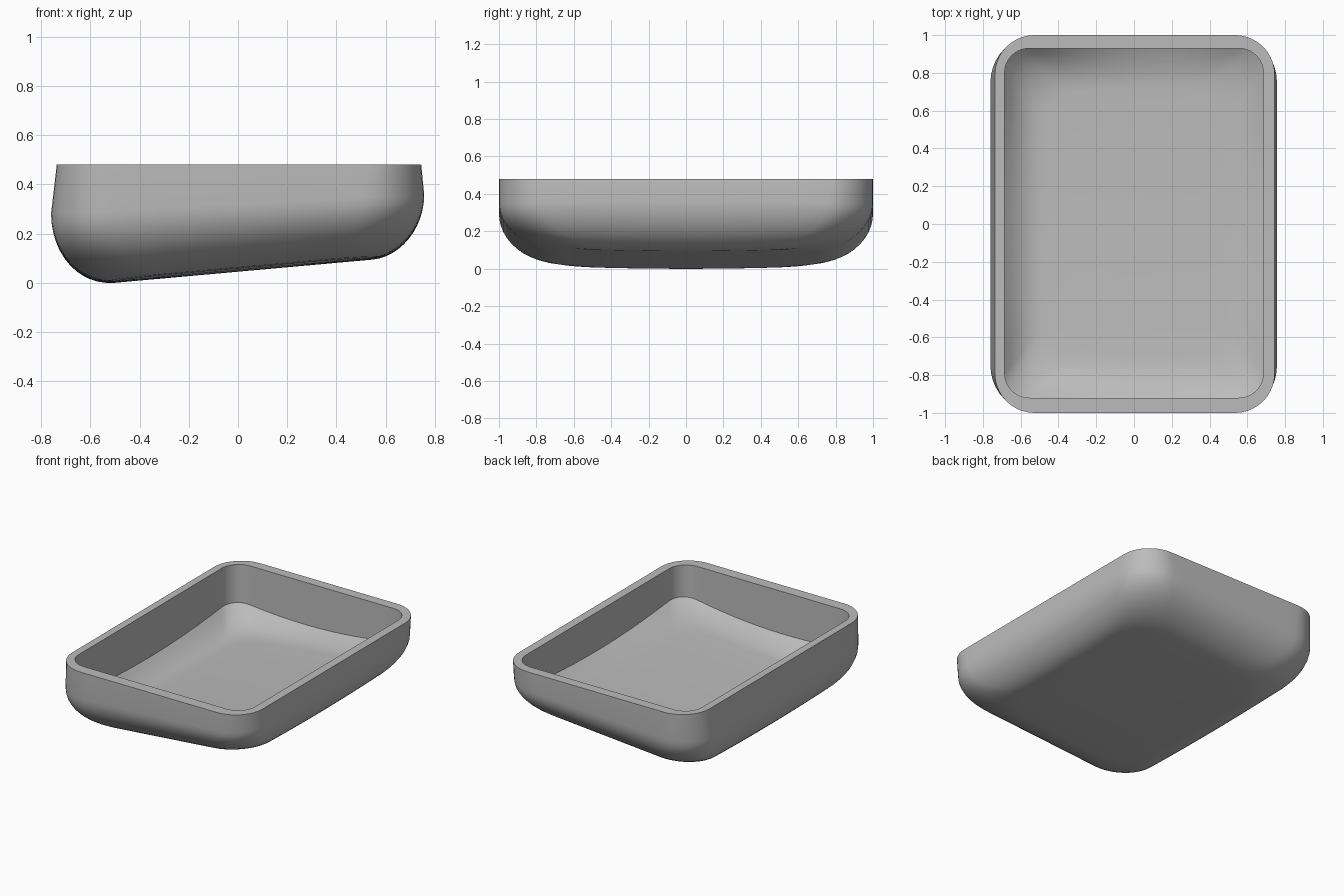
import bpy
import bmesh
import math

cube = bpy.data.objects.get("Cube")
if cube:
    bpy.data.objects.remove(cube, do_unlink=True)

RIM = 0.48
CORNER, SIDE = 10, 12


def outline(x0, x1, y0, y1, r):
    """Rounded rectangle, counter-clockwise, with subdivided straight sides."""
    pts = []
    centres = [(x1 - r, y1 - r), (x0 + r, y1 - r), (x0 + r, y0 + r), (x1 - r, y0 + r)]
    for q, (cx, cy) in enumerate(centres):
        for i in range(CORNER + 1):
            a = math.pi / 2 * (q + i / CORNER)
            pts.append((cx + r * math.cos(a), cy + r * math.sin(a)))
        nx, ny = centres[(q + 1) % 4]
        a = math.pi / 2 * (q + 1)
        ex, ey = r * math.cos(a), r * math.sin(a)
        for i in range(1, SIDE):
            t = i / SIDE
            pts.append((cx + (nx - cx) * t + ex, cy + (ny - cy) * t + ey))
    return pts


def underside(x, y):
    return 0.045 + 0.09 * x + 0.03 * y * y


def wall_foot(x, y):
    return 0.32 + 0.05 * x


def floor(x, y):
    return 0.115 + 0.085 * x + 0.02 * y * y


def crease(x, y):
    corner = abs(x * y) / 0.63
    return 0.185 + 0.035 * x + 0.06 * corner ** 2


def blend(low, high, t):
    return lambda x, y: low(x, y) + (high(x, y) - low(x, y)) * t


bm = bmesh.new()


def ring(bounds, height):
    return [bm.verts.new((x, y, height(x, y))) for x, y in outline(*bounds)]


def bridge(a, b):
    for i in range(len(a)):
        j = (i + 1) % len(a)
        bm.faces.new((a[i], a[j], b[j], b[i]))


rings = []

# Underside: widening rings up to the start of the rounded edge
for s in (0.1, 0.4, 0.7):
    rings.append(ring((-0.5 * s, 0.55 * s, -0.68 * s, 0.68 * s, 0.22 * s), underside))

# Rounded lower edge, tighter on the raised side
STEPS = 12
for i in range(STEPS + 1):
    a = math.pi / 2 * i / STEPS
    inset, t = 1 - math.sin(a), 1 - math.cos(a)
    bounds = (-0.76 + 0.26 * inset, 0.757 - 0.21 * inset,
              -1 + 0.32 * inset, 1 - 0.32 * inset, 0.25)
    rings.append(ring(bounds, blend(underside, wall_foot, t)))

# Outer wall to the flat rim, then the vertical inner wall
rings.append(ring((-0.737, 0.745, -1, 1, 0.21), lambda x, y: RIM))
rings.append(ring((-0.685, 0.685, -0.92, 0.93, 0.13), lambda x, y: RIM))
rings.append(ring((-0.685, 0.685, -0.92, 0.93, 0.13), crease))

# Dished floor, flattening towards the middle
for i in range(1, 8):
    u = i / 7
    d = 0.22 * u
    bounds = (-0.685 + d, 0.685 - d, -0.92 + d, 0.93 - d, 0.13 + 0.06 * u)
    rings.append(ring(bounds, blend(floor, crease, (1 - u) ** 2)))
for s in (0.7, 0.4, 0.1):
    rings.append(ring((-0.465 * s, 0.465 * s, -0.7 * s, 0.71 * s, 0.19 * s), floor))

for a, b in zip(rings, rings[1:]):
    bridge(a, b)
bm.faces.new(rings[0])
bm.faces.new(rings[-1])
bmesh.ops.recalc_face_normals(bm, faces=bm.faces[:])

mesh = bpy.data.meshes.new("tray_body")
bm.to_mesh(mesh)
bm.free()
tray = bpy.data.objects.new("tray_body", mesh)
bpy.context.collection.objects.link(tray)

# Plain grey material
grey = bpy.data.materials.new("light_grey")
grey.use_nodes = True
colour = (0.5, 0.5, 0.5, 1)
grey.diffuse_color = colour
grey.node_tree.nodes["Principled BSDF"].inputs["Base Color"].default_value = colour
mesh.materials.append(grey)

bpy.ops.object.select_all(action="DESELECT")
tray.select_set(True)
bpy.context.view_layer.objects.active = tray
bpy.ops.object.shade_smooth_by_angle(angle=math.radians(30))
